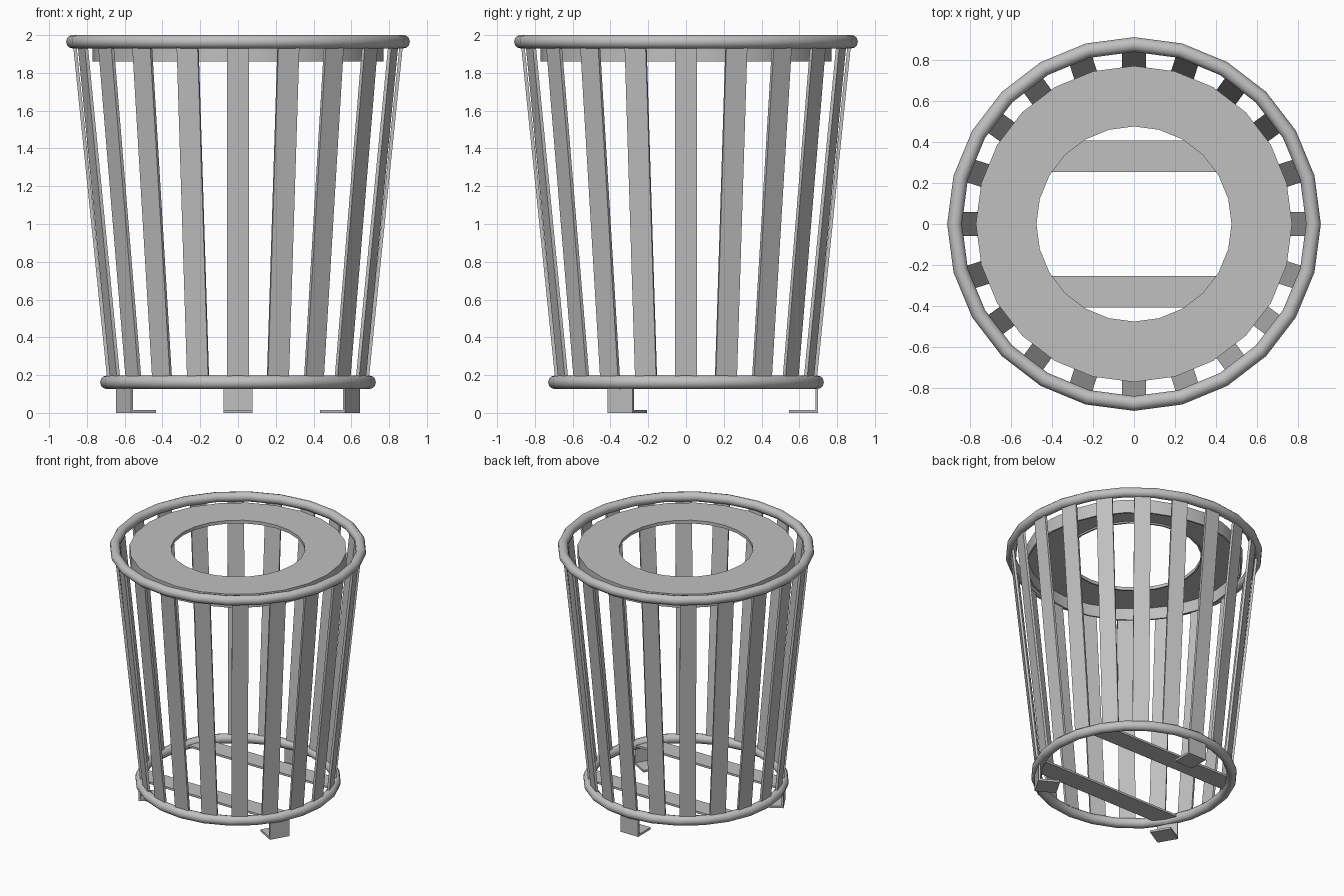
import bpy, bmesh, math
from mathutils import Matrix, Vector

if "Cube" in bpy.data.objects:
    bpy.data.objects.remove(bpy.data.objects["Cube"])

metal = bpy.data.materials.new("grey_metal")
GREY = (0.53, 0.53, 0.53, 1)
metal.diffuse_color = GREY
metal.use_nodes = True
metal.node_tree.nodes["Principled BSDF"].inputs["Base Color"].default_value = GREY

SIDES = 24
SLATS = 20
TOP_Z, BASE_Z = 1.965, 0.162


def finish(name, bm, smooth=None):
    bmesh.ops.recalc_face_normals(bm, faces=bm.faces)
    mesh = bpy.data.meshes.new(name)
    bm.to_mesh(mesh)
    bm.free()
    mesh.materials.append(metal)
    obj = bpy.data.objects.new(name, mesh)
    bpy.context.collection.objects.link(obj)
    if smooth:
        bpy.ops.object.select_all(action="DESELECT")
        obj.select_set(True)
        bpy.context.view_layer.objects.active = obj
        bpy.ops.object.shade_smooth_by_angle(angle=math.radians(smooth))
    return obj


def lathe(name, profile, smooth):
    """Turn a closed (radius, height) profile around the z axis."""
    bm = bmesh.new()
    rings = []
    for i in range(SIDES):
        turn = Matrix.Rotation(math.tau * i / SIDES, 3, "Z")
        rings.append([bm.verts.new(turn @ Vector((0, r, z))) for r, z in profile])
    n = len(profile)
    for i, a in enumerate(rings):
        b = rings[(i + 1) % SIDES]
        for j in range(n):
            k = (j + 1) % n
            bm.faces.new((a[j], a[k], b[k], b[j]))
    return finish(name, bm, smooth)


def hoop(name, radius, z, thick=0.036, steps=12):
    angles = [math.tau * i / steps for i in range(steps)]
    return lathe(name, [(radius + thick * math.cos(a), z + thick * math.sin(a))
                        for a in angles], 50)


def box(bm, size, matrix):
    bmesh.ops.create_cube(bm, size=1, matrix=matrix @ Matrix.Diagonal((*size, 1)))


# Round hoops
hoop("top_hoop", 0.874, TOP_Z)
hoop("bottom_hoop", 0.694, BASE_Z)

# Lid: sheet ring with a deep outer skirt and a short lip around the opening
lathe("lid", [(0.77, 1.86), (0.77, TOP_Z), (0.475, TOP_Z), (0.475, 1.94),
              (0.487, 1.94), (0.487, 1.952), (0.758, 1.952), (0.758, 1.86)], 30)

# Leaning slats
low, high = Vector((0, 0.682, BASE_Z)), Vector((0, 0.866, TOP_Z))
lean = Matrix.Rotation(-math.atan2(high.y - low.y, high.z - low.z), 4, "X")
for i in range(SLATS):
    bm = bmesh.new()
    turn = Matrix.Rotation(math.tau * i / SLATS, 4, "Z")
    box(bm, (0.117, 0.018, (high - low).length),
        turn @ Matrix.Translation((low + high) / 2) @ lean)
    finish(f"slat_{i + 1}", bm)

# Flat bars across the base
for name, side in (("front_base_bar", -1), ("back_base_bar", 1)):
    bm = bmesh.new()
    box(bm, (1.2, 0.155, 0.016), Matrix.Translation((0, 0.33 * side, BASE_Z)))
    # trim the outer corners to follow the hoop
    for v in bm.verts:
        v.co.x = math.copysign(math.sqrt(0.69 ** 2 - v.co.y ** 2), v.co.x)
    finish(name, bm)

# Angle feet
for i, name in enumerate(("back_foot", "right_foot", "left_foot")):
    bm = bmesh.new()
    turn = Matrix.Rotation(math.tau * i / 3, 4, "Z")
    outline = [(0.7, 0), (0.7, BASE_Z), (0.685, BASE_Z),
               (0.685, 0.016), (0.545, 0.016), (0.545, 0)]
    side = bm.faces.new([bm.verts.new((-0.077, y, z)) for y, z in outline])
    grown = bmesh.ops.extrude_face_region(bm, geom=[side])["geom"]
    bmesh.ops.translate(bm, vec=(0.154, 0, 0),
                        verts=[g for g in grown if isinstance(g, bmesh.types.BMVert)])
    bm.transform(turn)
    finish(name, bm)
